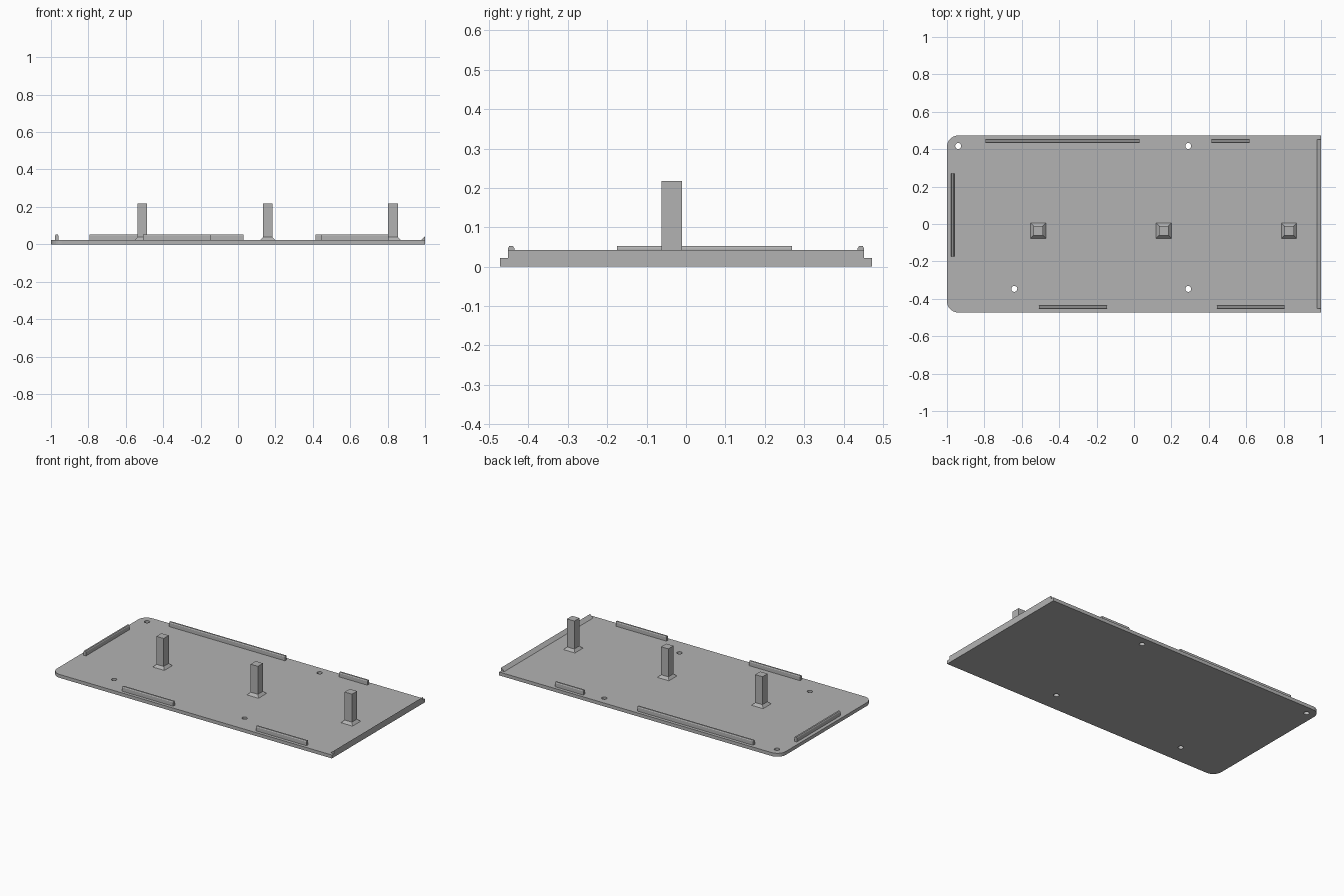
import bpy, bmesh, math

if "Cube" in bpy.data.objects:
    bpy.data.objects.remove(bpy.data.objects["Cube"])

grey = bpy.data.materials.new("light_grey")
grey.diffuse_color = (0.45, 0.45, 0.45, 1)
grey.use_nodes = True
grey.node_tree.nodes["Principled BSDF"].inputs["Base Color"].default_value = grey.diffuse_color


def add_object(name, bm):
    bmesh.ops.recalc_face_normals(bm, faces=bm.faces)
    mesh = bpy.data.meshes.new(name)
    bm.to_mesh(mesh)
    bm.free()
    mesh.materials.append(grey)
    ob = bpy.data.objects.new(name, mesh)
    bpy.context.collection.objects.link(ob)
    return ob


def prism(name, points, direction):
    """Extrude a closed 3D outline along a direction."""
    bm = bmesh.new()
    face = bm.faces.new([bm.verts.new(p) for p in points])
    ext = bmesh.ops.extrude_face_region(bm, geom=[face], use_keep_orig=True)
    verts = [g for g in ext["geom"] if isinstance(g, bmesh.types.BMVert)]
    bmesh.ops.translate(bm, verts=verts, vec=direction)
    return add_object(name, bm)


def circle(cx, cy, r, z, start=0, end=360, n=24):
    return [(cx + r * math.cos(math.radians(start + (end - start) * i / n)),
             cy + r * math.sin(math.radians(start + (end - start) * i / n)), z)
            for i in range(n + (1 if end - start < 360 else 0))]


T, W = 0.022, 0.473   # plate thickness and half width

# Base plate, with the two left corners rounded
R = 0.06
outline = [(1, -W, 0), (1, W, 0)]
outline += circle(-1 + R, W - R, R, 0, 90, 180, 8)
outline += circle(-1 + R, -W + R, R, 0, 180, 270, 8)
plate = prism("base_plate", outline, (0, 0, T))

# Screw holes through the plate
for i, (x, y) in enumerate([(-0.94, 0.417), (0.29, 0.417),
                            (-0.64, -0.347), (0.29, -0.347)]):
    cutter = prism(f"hole_cutter_{i}", circle(x, y, 0.016, -0.05), (0, 0, 0.15))
    cutter.hide_render = True
    cutter.hide_set(True)
    cut = plate.modifiers.new("hole", 'BOOLEAN')
    cut.object = cutter
    cut.solver = 'EXACT'

# Wedge lip along the right end
prism("end_lip", [(0.978, -0.452, T), (1, -0.452, T), (1, -0.452, 0.042)],
      (0, 0.904, 0))

# Chamfered rail section: (offset across, height)
section = [(-0.0085, T), (0.0085, T), (0.0085, 0.046), (0.005, 0.052),
           (-0.005, 0.052), (-0.0085, 0.046)]

# Rails along the long edges: start x, end x, centre y
for i, (x0, x1, y) in enumerate([(-0.795, 0.03, 0.444), (0.415, 0.617, 0.444),
                                 (-0.508, -0.145, -0.444), (0.445, 0.805, -0.444)]):
    prism(f"side_rail_{i}", [(x0, y + a, z) for a, z in section], (x1 - x0, 0, 0))

# Rail along the left end
prism("left_rail", [(-0.969 + a, -0.175, z) for a, z in section], (0, 0.444, 0))

# Square posts with flared feet: (half width, height)
levels = [(0.041, T), (0.026, 0.038), (0.026, 0.218)]
for i, x in enumerate((-0.512, 0.159, 0.829)):
    bm = bmesh.new()
    rings = [[bm.verts.new((x + sx * h, -0.036 + sy * h, z))
              for sx, sy in ((-1, -1), (1, -1), (1, 1), (-1, 1))] for h, z in levels]
    for low, high in zip(rings, rings[1:]):
        for k in range(4):
            j = (k + 1) % 4
            bm.faces.new((low[k], low[j], high[j], high[k]))
    bm.faces.new(rings[0])
    bm.faces.new(rings[-1])
    add_object(f"post_{i}", bm)
